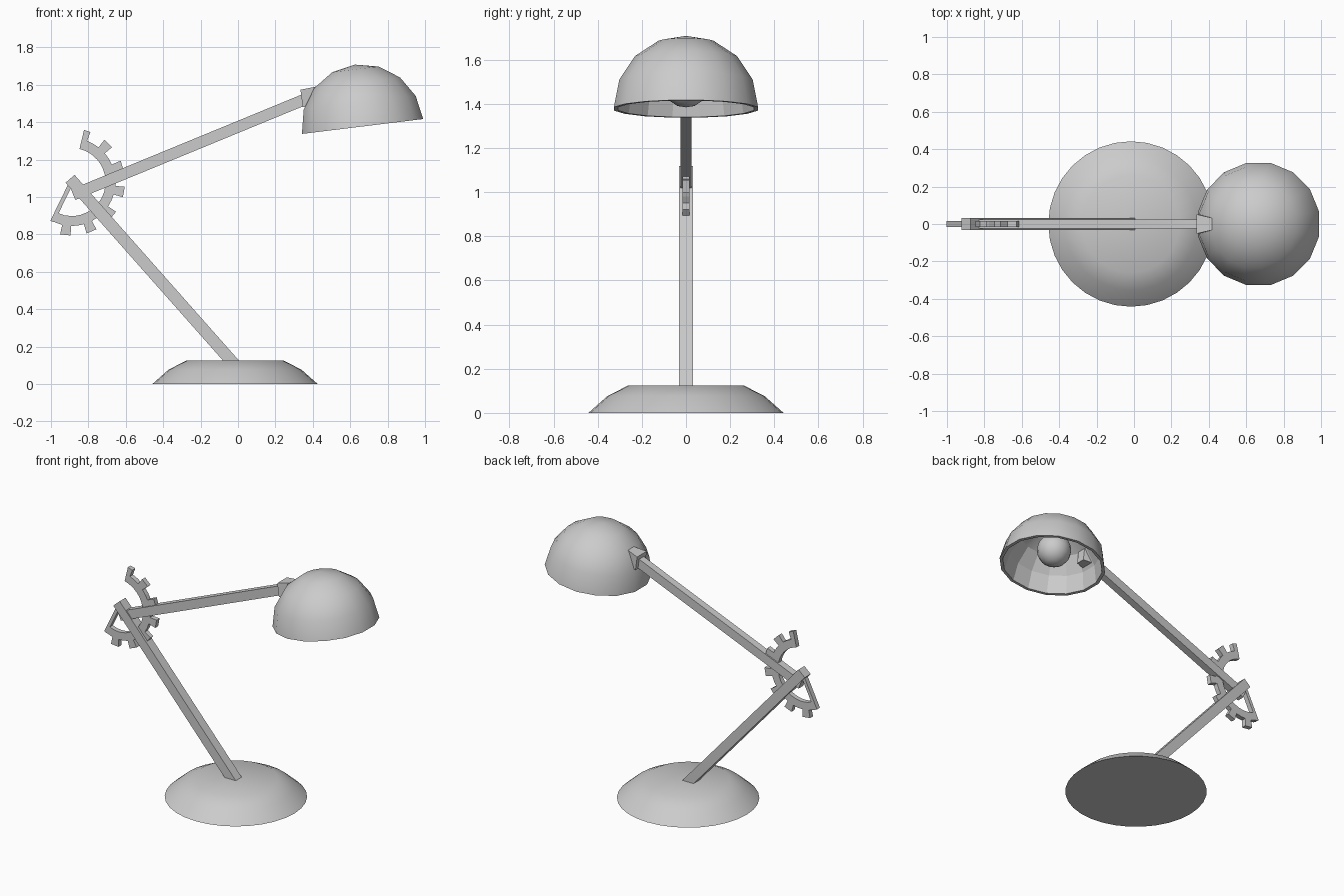
import bpy, bmesh
from math import radians, cos, sin, pi
from mathutils import Vector, Matrix

if "Cube" in bpy.data.objects:
    bpy.data.objects.remove(bpy.data.objects["Cube"])


def finish(bm, name, smooth=None):
    bmesh.ops.remove_doubles(bm, verts=bm.verts, dist=1e-4)
    bmesh.ops.recalc_face_normals(bm, faces=bm.faces)
    me = bpy.data.meshes.new(name)
    bm.to_mesh(me)
    bm.free()
    ob = bpy.data.objects.new(name, me)
    bpy.context.collection.objects.link(ob)
    if smooth:
        bpy.ops.object.select_all(action='DESELECT')
        ob.select_set(True)
        bpy.context.view_layer.objects.active = ob
        bpy.ops.object.shade_smooth_by_angle(angle=radians(smooth))
    return ob


def lathe(name, profile, segs, matrix, smooth, start=0.0):
    """Revolve (radius, height) points about local z."""
    bm = bmesh.new()
    rings = []
    for r, h in profile:
        if r < 1e-5:
            rings.append([bm.verts.new((0, 0, h))] * segs)
        else:
            rings.append([bm.verts.new((r * cos(start + 2 * pi * i / segs),
                                        r * sin(start + 2 * pi * i / segs), h))
                          for i in range(segs)])
    for a, b in zip(rings, rings[1:]):
        for i in range(segs):
            j = (i + 1) % segs
            corners = list(dict.fromkeys((a[i], a[j], b[j], b[i])))
            if len(corners) > 2:
                bm.faces.new(corners)
    bm.transform(matrix)
    return finish(bm, name, smooth)


def plate(name, outlines, half_y):
    """Extrude adjoining xz outlines symmetrically about y = 0."""
    bm = bmesh.new()
    for outline in outlines:
        bm.faces.new([bm.verts.new((x, -half_y, z)) for x, z in outline])
    bmesh.ops.remove_doubles(bm, verts=bm.verts, dist=1e-4)
    new = bmesh.ops.extrude_face_region(bm, geom=bm.faces[:], use_keep_orig=True)['geom']
    bmesh.ops.translate(bm, vec=(0, 2 * half_y, 0),
                        verts=[v for v in new if isinstance(v, bmesh.types.BMVert)])
    return finish(bm, name)


def bar(name, start, end, width, half_y):
    a, b = Vector(start), Vector(end)
    d = (b - a).normalized()
    n = Vector((-d.y, d.x)) * width / 2
    return plate(name, [[a - n, b - n, b + n, a + n]], half_y)


# Weighted base
lathe("base", [(0, 0), (0.442, 0), (0.355, 0.077), (0.26, 0.125), (0, 0.125)],
      32, Matrix.Translation((-0.016, 0, 0)), 40)

# Arms
bar("lower_arm", (0.0, 0.083), (-0.898, 1.097), 0.064, 0.032)
bar("upper_arm", (-0.881, 1.012), (0.38, 1.531), 0.061, 0.025)

# Partial gear at the elbow: toothed outer edge, plain inner arc
GX, GZ, STEP, FIRST, HALF = -0.89, 1.08, 28.6, 17.8, 5.7
R_IN, R_ROOT, R_TIP = 0.182, 0.235, 0.286


def polar(r, deg):
    return (GX + r * cos(radians(deg)), GZ + r * sin(radians(deg)))


cuts = [-118.0, 76.5]
for k in range(-4, 3):
    c = FIRST + STEP * k
    cuts += [c - HALF, c + HALF, c + STEP / 2]
cuts = sorted(c for c in cuts if -118 <= c <= 76.5)
pieces = []
for a0, a1 in zip(cuts, cuts[1:]):
    pieces.append([polar(R_IN, a0), polar(R_IN, a1), polar(R_ROOT, a1), polar(R_ROOT, a0)])
    off = ((a0 + a1) / 2 - FIRST + STEP / 2) % STEP - STEP / 2
    if abs(off) < HALF:
        pieces.append([polar(R_ROOT, a0), polar(R_ROOT, a1), polar(R_TIP, a1), polar(R_TIP, a0)])
plate("elbow_gear", pieces, 0.016)

# Thin strut joining the gear to the pivot
bar("gear_strut", polar(0.235, -116), polar(0.0, 0), 0.022, 0.016)

# Lamp head, tilted frame centred on the rim
head = Matrix.Translation((0.666, 0, 1.377)) @ Matrix.Rotation(-radians(7), 4, 'Y')
R, T = 0.333, 0.02
quarter = [radians(22.5 * i) for i in range(5)]
outer = [(R * cos(a), R * sin(a)) for a in quarter]
inner = [((R - T) * cos(a), (R - T) * sin(a)) for a in quarter]
lathe("lamp_shade_outside", outer, 16, head, 30, pi / 16)
lathe("lamp_shade_lining", [outer[0]] + inner, 16, head, 15, pi / 16)

# Bulb and socket
ball = [(0.108 * cos(a), 0.115 + 0.108 * sin(a))
        for a in [radians(-90 + 22.5 * i) for i in range(9)]]
lathe("bulb", ball, 16, head, 30)
lathe("bulb_socket", [(0, 0.17), (0.075, 0.17), (0.075, 0.308), (0, 0.308)],
      16, head, 30)

# Tapered bracket between arm and shade
bm = bmesh.new()
ends = []
for x, hy, z0, z1 in ((0.338, 0.052, 1.48, 1.573), (0.43, 0.03, 1.49, 1.592)):
    ends.append([bm.verts.new((x + dx, y, z)) for y, z, dx in
                 ((-hy, z0, 0.008), (hy, z0, 0.008), (hy, z1, -0.004), (-hy, z1, -0.004))])
bm.faces.new(ends[0])
bm.faces.new(ends[1])
for i in range(4):
    j = (i + 1) % 4
    bm.faces.new((ends[0][i], ends[0][j], ends[1][j], ends[1][i]))
finish(bm, "shade_bracket")
